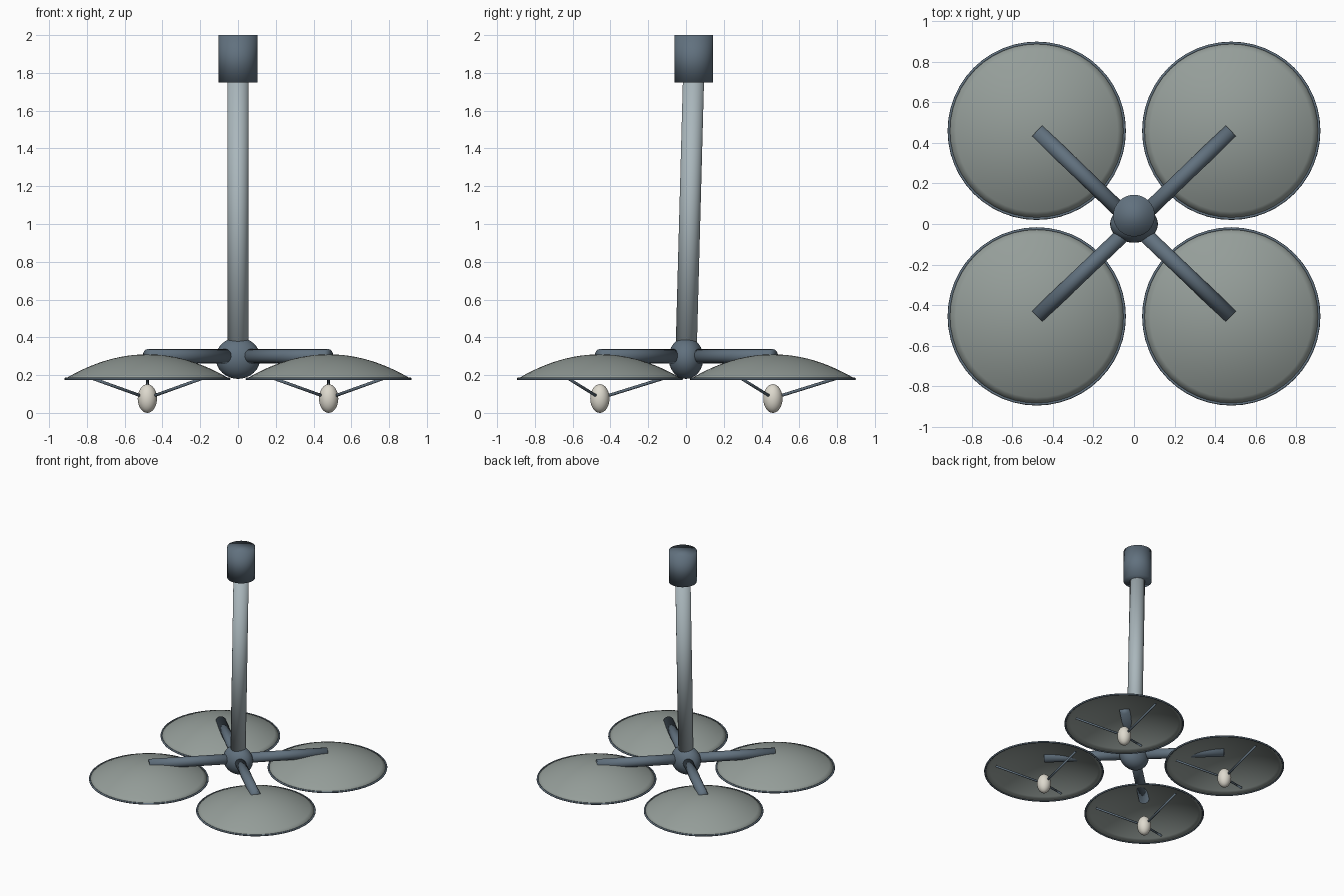
import bpy
import bmesh
from math import cos, sin, radians
from mathutils import Vector

if "Cube" in bpy.data.objects:
    bpy.data.objects.remove(bpy.data.objects["Cube"], do_unlink=True)


def make_material(name, rgb):
    mat = bpy.data.materials.new(name)
    mat.use_nodes = True
    mat.diffuse_color = (*rgb, 1)
    bsdf = next(n for n in mat.node_tree.nodes if n.type == 'BSDF_PRINCIPLED')
    bsdf.inputs["Base Color"].default_value = (*rgb, 1)
    return mat


steel = make_material("dark blue steel", (0.12, 0.165, 0.21))
pale = make_material("pale grey metal", (0.40, 0.47, 0.50))
grey = make_material("dish grey", (0.30, 0.34, 0.32))
cream = make_material("cream", (0.72, 0.69, 0.61))


def finish(name, mat):
    obj = bpy.context.object
    obj.name = name
    obj.data.materials.append(mat)
    bpy.ops.object.shade_smooth()
    return obj


def rod(name, start, end, radius, mat, sides=24):
    start, end = Vector(start), Vector(end)
    axis = end - start
    bpy.ops.mesh.primitive_cylinder_add(
        vertices=sides, radius=radius, depth=axis.length,
        location=(start + end) / 2,
        rotation=axis.to_track_quat('Z', 'Y').to_euler())
    return finish(name, mat)


def ellipsoid(name, centre, radii, mat):
    bpy.ops.mesh.primitive_uv_sphere_add(segments=32, ring_count=16, location=centre)
    bpy.context.object.scale = radii
    return finish(name, mat)


DISH_R, RIM_Z, DEPTH = 0.436, 0.18, 0.13


def dish(name, x, y):
    # Shallow parabolic bowl, opening downward, spun from its profile
    bm = bmesh.new()
    steps = 12
    profile = []
    for i in range(steps + 1):
        t = i / steps
        profile.append(bm.verts.new((DISH_R * t, 0, DEPTH * (1 - t * t))))
    edges = [bm.edges.new(pair) for pair in zip(profile, profile[1:])]
    bmesh.ops.spin(bm, geom=profile + edges, cent=(0, 0, 0), axis=(0, 0, 1),
                   angle=radians(360), steps=48)
    bmesh.ops.remove_doubles(bm, verts=bm.verts, dist=0.0005)
    bmesh.ops.recalc_face_normals(bm, faces=bm.faces)
    bm.normal_update()
    if sum(f.normal.z for f in bm.faces) < 0:
        bmesh.ops.reverse_faces(bm, faces=bm.faces)
    mesh = bpy.data.meshes.new(name)
    bm.to_mesh(mesh)
    bm.free()
    mesh.materials.append(grey)
    mesh.polygons.foreach_set("use_smooth", [True] * len(mesh.polygons))
    obj = bpy.data.objects.new(name, mesh)
    obj.location = (x, y, RIM_Z)
    bpy.context.collection.objects.link(obj)
    shell = obj.modifiers.new("thickness", 'SOLIDIFY')
    shell.thickness = 0.006
    shell.offset = -1


# Leaning mast, its end cap and the central hub
rod("mast", (0, 0, 0.295), (0, 0.04, 1.78), 0.056, pale, 32)
rod("mast_cap", (0, 0.041, 1.75), (0, 0.041, 2.0), 0.103, steel, 32)
ellipsoid("hub", (0, 0, 0.29), (0.118, 0.092, 0.11), steel)

# Four arms, each carrying a dish with its rim, feed and struts
for side, sx in (("left", 1), ("right", -1)):
    for end, sy in (("front", -1), ("back", 1)):
        tag = f"{end}_{side}"
        x, y = sx * 0.48, sy * 0.458 + 0.002
        rod(f"arm_{tag}", (0, 0, 0.3), (sx * 0.478, y, 0.3), 0.038, steel, 16)
        dish(f"dish_{tag}", x, y)
        bpy.ops.mesh.primitive_torus_add(
            location=(x, y, RIM_Z), major_radius=DISH_R - 0.003, minor_radius=0.007,
            major_segments=48, minor_segments=8)
        finish(f"dish_rim_{tag}", steel)
        ellipsoid(f"feed_{tag}", (x, y, 0.076), (0.051, 0.051, 0.076), cream)
        for n in range(3):
            a = radians(90 + 120 * n)
            rod(f"strut_{n + 1}_{tag}", (x, y, 0.078),
                (x + 0.36 * cos(a), y + 0.36 * sin(a), 0.19), 0.008, steel, 8)
